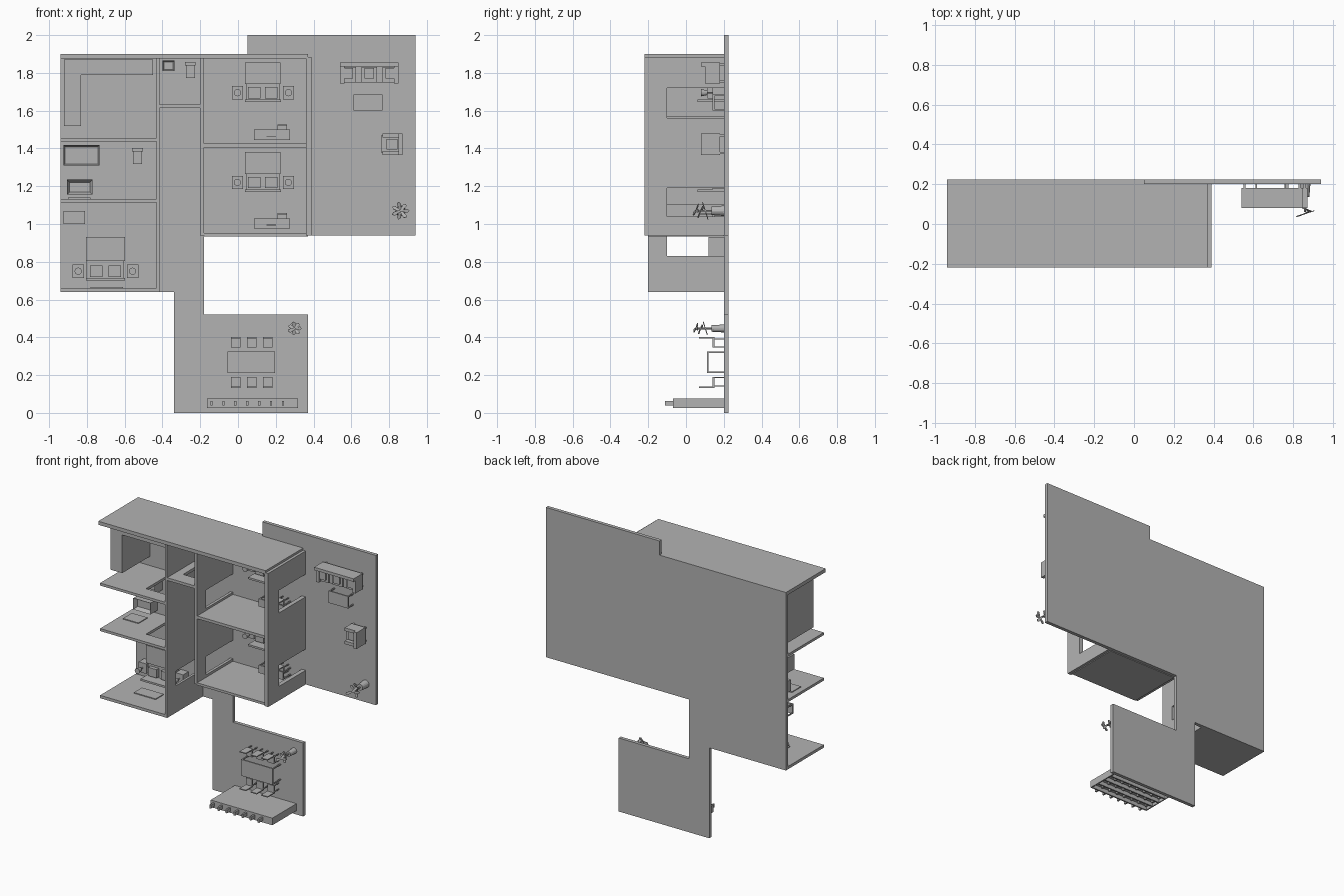
import bpy
import bmesh
import math
from mathutils import Matrix, Vector

cube = bpy.data.objects.get("Cube")
if cube:
    bpy.data.objects.remove(cube, do_unlink=True)

plaster = bpy.data.materials.new("plain_grey")
plaster.use_nodes = True
grey = (0.45, 0.45, 0.45, 1)
plaster.diffuse_color = grey
plaster.node_tree.nodes["Principled BSDF"].inputs["Base Color"].default_value = grey

FLOOR, BACK = 0.2, 0.225      # inner and outer face of the floor slab
RIM, DOOR_TOP = -0.2, -0.1    # wall tops and door heads


def finish(name, bm):
    bmesh.ops.recalc_face_normals(bm, faces=bm.faces)
    mesh = bpy.data.meshes.new(name)
    bm.to_mesh(mesh)
    bm.free()
    mesh.materials.append(plaster)
    obj = bpy.data.objects.new(name, mesh)
    bpy.context.collection.objects.link(obj)
    return obj


def prism(name, outline, axis, low, high):
    """Extrude a flat outline along one axis."""
    bm = bmesh.new()
    corners = []
    for a, b in outline:
        place = {"x": (low, a, b), "y": (a, low, b), "z": (a, b, low)}[axis]
        corners.append(bm.verts.new(place))
    face = bm.faces.new(corners)
    result = bmesh.ops.extrude_face_region(bm, geom=[face])
    moved = [v for v in result["geom"] if isinstance(v, bmesh.types.BMVert)]
    direction = Vector([float(axis == letter) for letter in "xyz"])
    bmesh.ops.translate(bm, verts=moved, vec=direction * (high - low))
    return finish(name, bm)


def box(name, left, right, bottom, top, front, back=FLOOR):
    outline = [(left, bottom), (right, bottom), (right, top), (left, top)]
    return prism(name, outline, "y", front, back)


def wall(name, axis, low, high, start, end, doors=(), rim=RIM):
    """Wall standing on the floor, with door notches cut along its foot."""
    outline = [(start, rim), (start, FLOOR)]
    for near, far in doors:
        outline += [(near, FLOOR), (near, DOOR_TOP), (far, DOOR_TOP), (far, FLOOR)]
    outline += [(end, FLOOR), (end, rim)]
    if axis == "x":
        outline = [(depth, run) for run, depth in outline]
    return prism(name, outline, axis, low, high)


def cylinder(name, x, z, radius, front, back=FLOOR, tip=None, sides=16):
    bm = bmesh.new()
    spot = Matrix.Translation((x, (front + back) / 2, z)) @ Matrix.Rotation(math.pi / 2, 4, "X")
    bmesh.ops.create_cone(bm, cap_ends=True, segments=sides, radius1=radius,
                          radius2=radius if tip is None else tip,
                          depth=back - front, matrix=spot)
    return finish(name, bm)


def legs(name, left, right, bottom, top, front, size=0.008):
    for x in (left, right - size):
        for z in (bottom, top - size):
            box(name + "_leg", x, x + size, z, z + size, front)


# Floor slab
prism("floor_slab", [(-0.94, 0.64), (-0.34, 0.64), (-0.34, 0), (0.37, 0), (0.37, 0.52),
                     (-0.18, 0.52), (-0.18, 0.94), (0.94, 0.94), (0.94, 2), (0.05, 2),
                     (0.05, 1.9), (-0.94, 1.9)], "y", FLOOR, BACK)

# Outer and inner walls
wall("top_wall", "z", 1.875, 1.9, -0.94, 0.37, rim=-0.22)
wall("right_wall", "x", 0.36, 0.39, 0.94, 1.885, [(1.04, 1.19), (1.56, 1.72)], rim=-0.22)
side_door = [(-0.65, -0.5)]
wall("kitchen_wall", "z", 1.437, 1.455, -0.94, -0.42, side_door)
wall("bath_wall", "z", 1.115, 1.133, -0.94, -0.42, side_door)
wall("left_bottom_wall", "z", 0.64, 0.66, -0.94, -0.42)
wall("hall_left_wall", "x", -0.432, -0.415, 0.64, 1.875, [(0.83, 0.935)])
wall("hall_right_wall", "x", -0.2, -0.18, 0.94, 1.875, [(0.97, 1.1), (1.44, 1.57)])
wall("washroom_wall", "z", 1.613, 1.633, -0.415, -0.2, [(-0.36, -0.25)])
wall("bedroom_wall", "z", 1.405, 1.425, -0.18, 0.36)
wall("bedroom_bottom_wall", "z", 0.935, 0.952, -0.18, 0.37)

# Kitchen counter
prism("kitchen_counter", [(-0.92, 1.52), (-0.83, 1.52), (-0.83, 1.79), (-0.45, 1.79),
                          (-0.45, 1.87), (-0.92, 1.87)], "y", -0.11, FLOOR)


def bedroom(x, z, scale=1):
    """Bed with head towards the bottom, pillows and two lamp stands."""
    half = 0.09 * scale
    box("bed_base", x - half, x + half, z, z + 0.2 * scale, 0.14)
    box("headboard", x - half - 0.005, x + half + 0.005, z - 0.005, z + 0.008, 0.06)
    box("blanket", x - half - 0.004, x + half + 0.004, z + 0.09 * scale, z + 0.205 * scale, 0.12)
    for side in (-1, 1):
        middle = x + side * half / 2
        box("pillow", middle - 0.033, middle + 0.033, z + 0.015, z + 0.075, 0.115)
        stand = x + side * (half + 0.045)
        box("nightstand", stand - 0.03, stand + 0.03, z + 0.01, z + 0.08, 0.14)
        cylinder("lamp_stem", stand, z + 0.045, 0.004, 0.11)
        cylinder("lamp_shade", stand, z + 0.045, 0.012, 0.08, 0.115, tip=0.019)


bedroom(0.132, 1.65)
bedroom(0.132, 1.175)
bedroom(-0.702, 0.705, 1.1)


def table(name, left, right, bottom, top, height):
    box(name + "_top", left, right, bottom, top, height, height + 0.01)
    legs(name, left, right, bottom, top, height + 0.005)


def chair(x, z, facing, width=0.05):
    """Chair whose backrest stands on the given side in z."""
    half = width / 2
    box("chair_seat", x - half, x + half, z - half, z + half, 0.14, 0.15)
    edge = z + facing * half
    box("chair_back", x - half, x + half, min(edge, edge + facing * 0.007),
        max(edge, edge + facing * 0.007), 0.07, 0.15)
    legs("chair", x - half, x + half, z - half, z + half, 0.145, 0.006)


# Bedroom desks
for base in (1.445, 0.975):
    table("desk", 0.085, 0.275, base, base + 0.055, 0.11)
    box("laptop_screen", 0.15, 0.2, base + 0.018, base + 0.022, 0.08, 0.11)
    chair(0.235, base + 0.05, 1)
table("side_table", -0.925, -0.81, 1, 1.07, 0.12)

# Wall plates
box("bath_mirror", -0.9, -0.78, 1.133, 1.139, 0.0, 0.1)
box("wall_picture", -0.78, -0.61, 0.66, 0.666, -0.05, 0.04)


def basin(name, left, right, bottom, top, front, rim=0.012, depth=0.04):
    """Block with an inset hollow on its open side."""
    obj = box(name, left, right, bottom, top, front)
    bm = bmesh.new()
    bm.from_mesh(obj.data)
    mouth = min(bm.faces, key=lambda f: f.calc_center_median().y)
    bmesh.ops.inset_region(bm, faces=[mouth], thickness=rim)
    bmesh.ops.translate(bm, verts=mouth.verts, vec=(0, depth, 0))
    bm.to_mesh(obj.data)
    bm.free()


def toilet(x, z):
    box("toilet_tank", x - 0.028, x + 0.028, z, z + 0.018, 0.09)
    box("toilet_bowl", x - 0.02, x + 0.02, z - 0.065, z, 0.14)
    box("toilet_lid", x - 0.024, x + 0.024, z - 0.067, z, 0.132, 0.14)


# Bathroom fittings
basin("bathtub", -0.925, -0.732, 1.31, 1.417, 0.11)
basin("vanity", -0.905, -0.77, 1.155, 1.235, 0.12, 0.02, 0.03)
basin("washroom_sink", -0.4, -0.335, 1.81, 1.865, 0.11)
toilet(-0.532, 1.385)
toilet(-0.252, 1.84)

# Living room seats
box("sofa_seat", 0.55, 0.84, 1.748, 1.84, 0.13, 0.18)
box("sofa_back", 0.54, 0.85, 1.835, 1.856, 0.08, 0.18)
for x in (0.54, 0.826):
    box("sofa_arm", x, x + 0.024, 1.745, 1.85, 0.1, 0.18)
for x in (0.585, 0.695, 0.805):
    box("sofa_cushion", x - 0.04, x + 0.04, 1.75, 1.832, 0.12, 0.135)
    box("throw_pillow", x - 0.025, x + 0.025, 1.77, 1.825, 0.105, 0.125)
legs("sofa", 0.55, 0.84, 1.75, 1.85, 0.175, 0.012)
box("armchair_seat", 0.76, 0.86, 1.375, 1.47, 0.13, 0.18)
box("armchair_back", 0.85, 0.872, 1.365, 1.48, 0.08, 0.18)
for z in (1.365, 1.458):
    box("armchair_arm", 0.765, 0.86, z, z + 0.022, 0.1, 0.18)
box("armchair_cushion", 0.785, 0.845, 1.395, 1.45, 0.115, 0.135)
legs("armchair", 0.765, 0.865, 1.37, 1.475, 0.175, 0.012)
table("coffee_table", 0.612, 0.765, 1.6, 1.685, 0.14)

# Dining set
table("dining_table", -0.055, 0.195, 0.21, 0.325, 0.11)
for x in (-0.012, 0.073, 0.158):
    chair(x, 0.37, 1)
    chair(x, 0.165, -1)

# Bottle rack
box("rack_back", -0.165, 0.318, 0.055, 0.077, -0.07)
for x in (-0.165, 0.31):
    box("rack_side", x, x + 0.008, 0.027, 0.06, -0.07)
for row in range(5):
    shelf = -0.07 + row * 0.065
    box("rack_shelf", -0.165, 0.318, 0.027, 0.06, shelf, shelf + 0.01)
    for column in range(7):
        x = -0.14 + column * 0.063
        if row < 4:
            box("bottle", x - 0.006, x + 0.006, 0.04, 0.064, shelf - 0.042, shelf)


def plant(x, z, size):
    """Potted plant with a ring of blade leaves."""
    cylinder("plant_pot", x, z, size * 0.55, 0.135, tip=size * 0.45)
    cylinder("plant_stem", x, z, 0.005, 0.06, 0.14, sides=8)
    for i in range(7):
        turn = Matrix.Rotation(i * math.tau / 7, 4, "Y")
        leaf = prism("plant_leaf", [(0, -0.005), (size * 0.8, -0.01), (size, 0),
                                    (size * 0.8, 0.01), (0, 0.005)], "y", 0, 0.004)
        tilt = Matrix.Rotation(-0.3 if i % 2 else 0.3, 4, "Z")
        leaf.data.transform(Matrix.Translation((x, 0.05 + (i % 3) * 0.025, z)) @ turn @ tilt)


plant(0.86, 1.07, 0.05)
plant(0.3, 0.447, 0.038)
